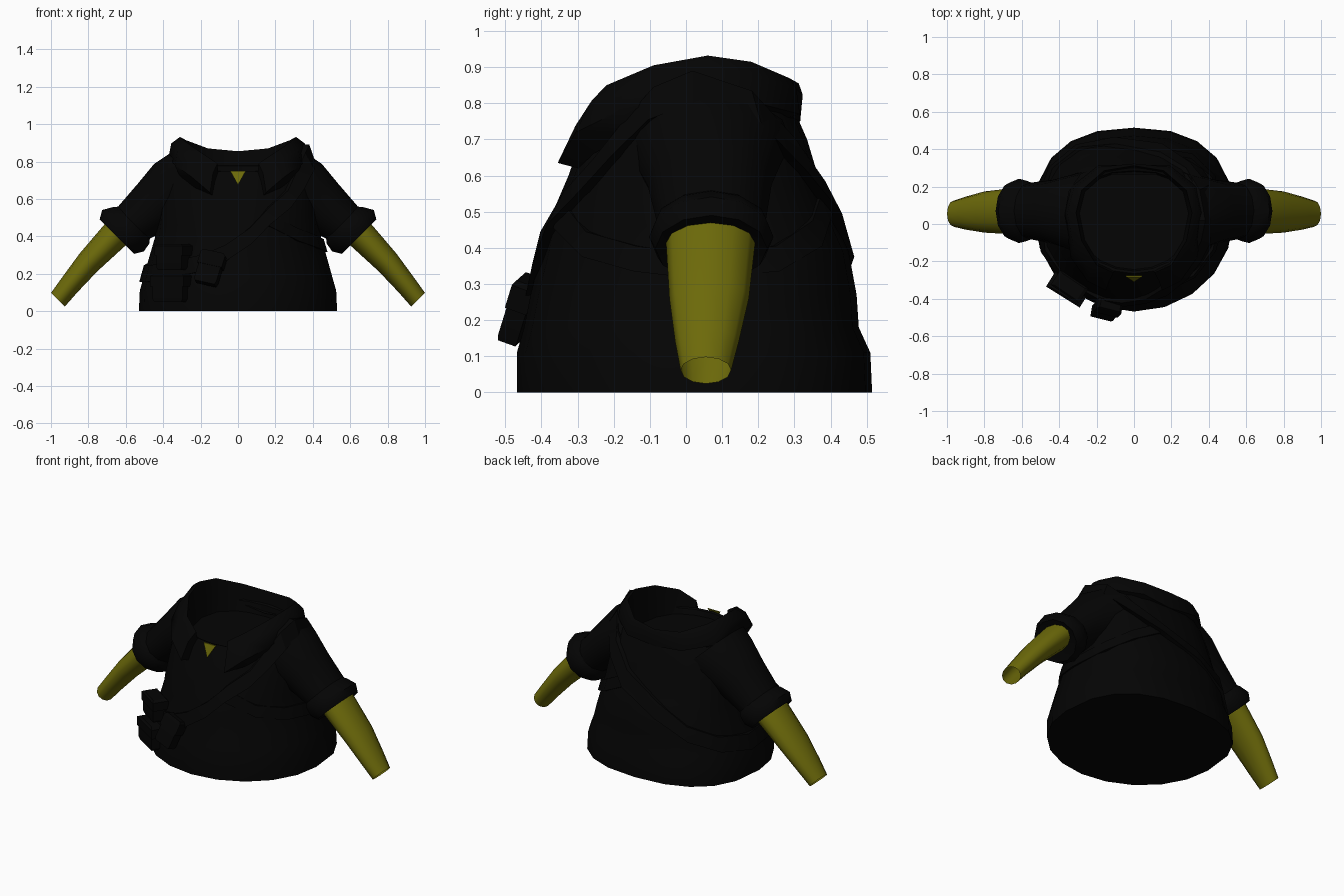
import bpy, math
from mathutils import Matrix, Vector

if "Cube" in bpy.data.objects:
    bpy.data.objects.remove(bpy.data.objects["Cube"])


def material(name, rgb):
    m = bpy.data.materials.new(name)
    m.diffuse_color = (*rgb, 1)
    m.use_nodes = True
    m.node_tree.nodes["Principled BSDF"].inputs["Base Color"].default_value = m.diffuse_color
    return m


BLACK = material("black_cloth", (0.0013, 0.0013, 0.0013))
OLIVE = material("olive_skin", (0.152, 0.144, 0.003))


def make(name, verts, faces, mat, mirror=False, smooth=55):
    me = bpy.data.meshes.new(name)
    me.from_pydata([tuple(v) for v in verts], [], faces)
    me.materials.append(mat)
    ob = bpy.data.objects.new(name, me)
    bpy.context.collection.objects.link(ob)
    bpy.ops.object.select_all(action='DESELECT')
    ob.select_set(True)
    bpy.context.view_layer.objects.active = ob
    bpy.ops.object.mode_set(mode='EDIT')
    bpy.ops.mesh.select_all(action='SELECT')
    bpy.ops.mesh.normals_make_consistent(inside=False)
    bpy.ops.object.mode_set(mode='OBJECT')
    if smooth:
        bpy.ops.object.shade_smooth_by_angle(angle=math.radians(smooth))
    if mirror:
        ob.modifiers.new("Mirror", 'MIRROR')
    return ob


def loft(rings, closed=True):
    """Join equal rings of points with quads."""
    n = len(rings[0])
    verts = [p for r in rings for p in r]
    faces = []
    for i in range(len(rings) - 1):
        for j in range(n if closed else n - 1):
            k = (j + 1) % n
            faces.append((i * n + j, i * n + k, (i + 1) * n + k, (i + 1) * n + j))
    return verts, faces


# Body profile: height, half width, front y, back y
BODY = [(0, .53, -.468, .515), (.11, .525, -.468, .51), (.18, .505, -.448, .478),
        (.27, .48, -.43, .472), (.39, .445, -.40, .45), (.46, .435, -.385, .418),
        (.60, .42, -.325, .365), (.70, .40, -.290, .335), (.78, .35, -.265, .30)]


def on_body(deg, z, out=0.0):
    """Point on the body; 0 degrees is the front, 90 is +x. The back is squarer."""
    z0 = min(max(z, 0), .78)
    for a, b in zip(BODY, BODY[1:]):
        if z0 <= b[0]:
            t = (z0 - a[0]) / (b[0] - a[0])
            rx, f, k = (a[i] + (b[i] - a[i]) * t for i in (1, 2, 3))
            break
    s, c = math.sin(math.radians(deg)), math.cos(math.radians(deg))
    if c < -1e-6:
        s, c = math.copysign(abs(s) ** .85, s), -abs(c) ** .75
    return Vector(((rx + out) * s, (f + k) / 2 - ((k - f) / 2 + out) * c, z))


# Tunic body with a sunken neck opening, its rim dipping at the front
N = 20
rings = [[on_body(j * 360 / N, b[0]) for j in range(N)] for b in BODY]
for p in rings[-1]:
    if p.y < -.2:
        p.z = .748
rings.append([Vector((p.x * .92, p.y * .95, p.z - .005)) for p in rings[-1]])
rings.append([Vector((p.x * .88, p.y * .92, .71)) for p in rings[-2]])
v, f = loft(rings)
f += [tuple(range(N)), tuple(range(len(v) - N, len(v)))]
make("tunic_body", v, f, BLACK)

# Folded collar, right half: rim point and outer edge point per column
RIM = [(.11, -.26, .79), (.20, -.22, .85), (.28, -.09, .905), (.31, .06, .932),
       (.28, .18, .915), (.16, .285, .87), (0, .312, .855)]
EDGE = [(.15, -.355, .635), (.25, -.305, .72), (.338, -.18, .78), (.372, .06, .82),
        (.335, .20, .80), (.19, .315, .77), (0, .316, .75)]
inner = [(x * .94, y * .95, .705) for x, y, z in RIM]
mid = [tuple(Vector(a).lerp(Vector(b), .4) + Vector((a[0] * .07, a[1] * .03, .01)))
       for a, b in zip(RIM, EDGE)]
under = [(x * .92, y * .84, z - (.06 if -.33 < y < 0 else .015)) for x, y, z in EDGE]
v, f = loft([inner, RIM, mid, EDGE, under], closed=False)
f.append((0, 7, 14, 21, 28))
make("collar", v, f, BLACK, mirror=True)


def tube(name, sections, sides, mat, cap=False):
    """Sections: centre x, y, z, radius in the xz plane, radius in y."""
    d = math.sqrt(.5)
    rings = []
    for x, y, z, r, ry in sections:
        rings.append([(x + r * d * math.cos(a), y + ry * math.sin(a), z + r * d * math.cos(a))
                      for a in (j * math.tau / sides for j in range(sides))])
    v, f = loft(rings)
    if cap:
        f.append(tuple(range(len(v) - sides, len(v))))
    return make(name, v, f, mat, mirror=True)


# Sleeves flaring into the shoulders, rolled cuffs and bare forearms
tube("sleeve", [(.20, .05, .67, .24, .25), (.31, .06, .65, .195, .21),
                (.43, .065, .575, .15, .172), (.56, .07, .47, .12, .15)], 12, BLACK)
tube("cuff", [(.54, .07, .49, .10, .13), (.57, .07, .46, .137, .16),
              (.615, .07, .43, .157, .172), (.648, .07, .398, .13, .155),
              (.642, .07, .404, .09, .13)], 12, BLACK, cap=True)
tube("forearm", [(.62, .068, .44, .085, .125), (.655, .068, .41, .08, .123),
                 (.80, .064, .26, .067, .11), (.90, .058, .14, .057, .088),
                 (.963, .055, .061, .052, .07)], 12, OLIVE)


def strap(name, path, half, out, closed):
    """Band hugging the body along (degrees, height, extra lift) points."""
    rings = []
    for deg, z, lift in path:
        lo, hi = out + lift, out + lift * .3
        rings.append([on_body(deg, z - half, -.02), on_body(deg, z - half, lo),
                      on_body(deg, z + half, hi), on_body(deg, z + half, -.02)])
    if closed:
        rings.append(rings[0])
    v, f = loft(rings)
    make(name, v, f, BLACK, smooth=30)


# Shoulder strap across the chest, and side strap under the arm
strap("shoulder_strap", [(90, .845, .045), (70, .80, .05), (52, .70, .025), (38, .60, .02),
                         (22, .51, .015), (8, .40, .003), (-8, .31, 0), (-22, .26, 0),
                         (-45, .22, 0), (-70, .20, 0), (-95, .20, 0), (-120, .24, 0),
                         (-145, .31, 0), (-170, .42, 0), (165, .54, .02), (142, .66, .015),
                         (115, .79, .045)], .045, .018, True)
strap("side_strap", [(22, .49, 0), (45, .41, 0), (68, .37, 0), (90, .35, 0),
                     (115, .37, 0), (140, .44, 0), (165, .53, 0)], .035, .012, False)


def pouch(name, centre, size, turn, tilt=0, lean=0):
    """Box with a slightly larger flap over its upper part."""
    m = (Matrix.Translation(centre) @ Matrix.Rotation(math.radians(turn), 4, 'Z')
         @ Matrix.Rotation(math.radians(tilt), 4, 'Y')
         @ Matrix.Rotation(math.radians(lean), 4, 'X'))
    sx, sy, sz = (s / 2 for s in size)
    rings = []
    for k, g in ((-1, .85), (-.8, .95), (.1, .95), (.1, 1.06), (.85, 1.06), (1, .85)):
        rings.append([m @ Vector((x * sx * g, y * sy * g, k * sz))
                      for x, y in ((-1, -1), (1, -1), (1, 1), (-1, 1))])
    v, f = loft(rings)
    f += [(0, 1, 2, 3), tuple(range(len(v) - 4, len(v)))]
    make(name, v, f, BLACK, smooth=30)


# Pouches on the hip
pouch("upper_pouch", (-.345, -.335, .29), (.17, .09, .14), -34)
pouch("lower_pouch", (-.355, -.35, .125), (.20, .09, .15), -32)
pouch("front_pouch", (-.15, -.458, .23), (.13, .06, .18), -14, 12, -20)

# Small triangle of skin at the open neck
tri = [(-.042, .75), (.042, .75), (0, .675)]
v = [(x, -.279 - (.75 - z) * .36 - d, z) for d in (.004, -.004) for x, z in tri]
make("neck_triangle", v, [(0, 1, 2), (5, 4, 3), (0, 3, 4, 1), (1, 4, 5, 2), (2, 5, 3, 0)],
     OLIVE, smooth=0)
